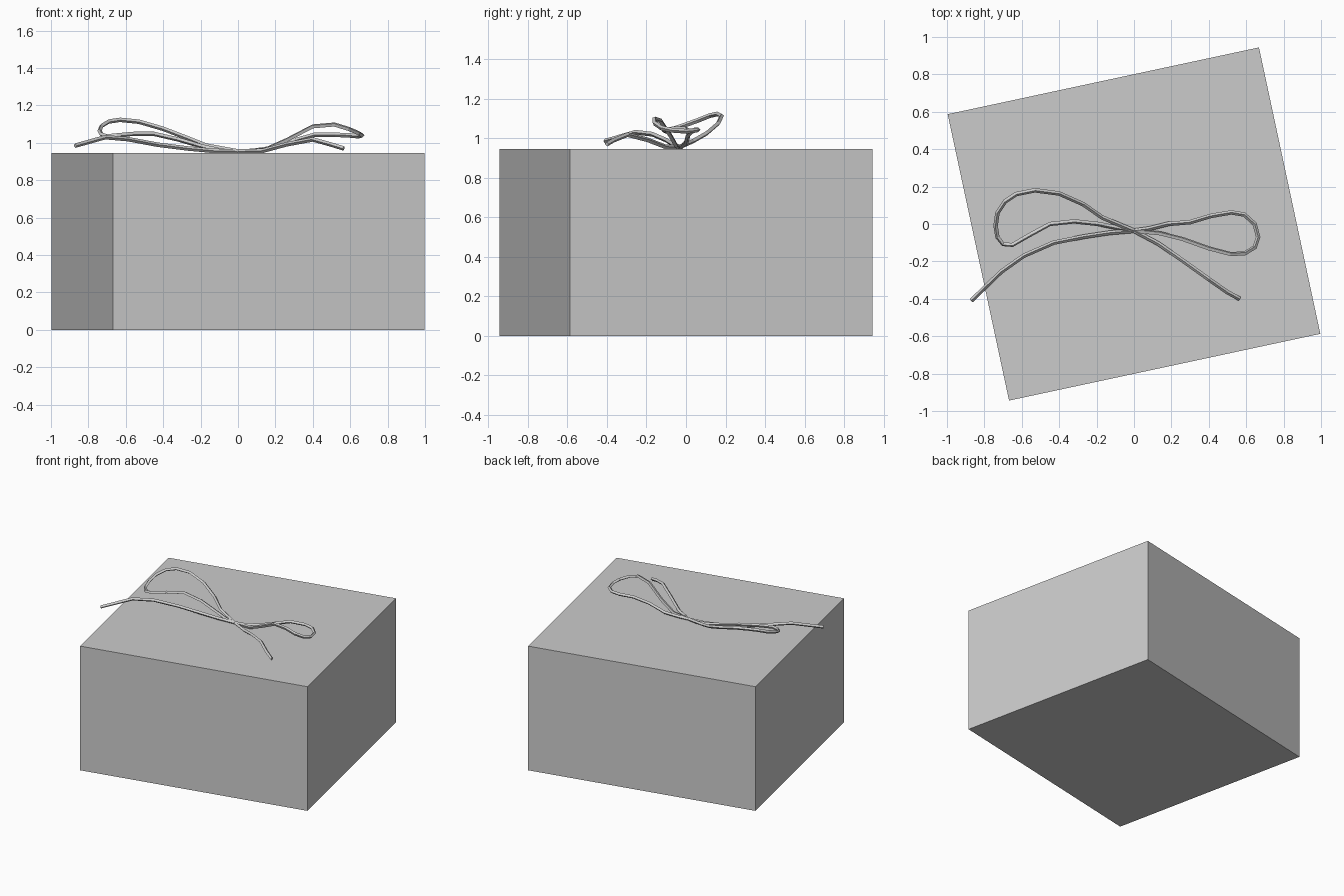
import bpy, math

# Box, turned slightly about the vertical
bpy.ops.mesh.primitive_cube_add(size=1, location=(0, 0, 0.4725), rotation=(0, 0, math.radians(12.1)))
box = bpy.context.object
box.name = "box"
box.scale = (1.702, 1.566, 0.945)


def cord(name, points, radius=0.012):
    """Thin four-sided cord following a polyline."""
    data = bpy.data.curves.new(name, 'CURVE')
    data.dimensions = '3D'
    data.bevel_depth = radius
    data.bevel_resolution = 0
    data.use_fill_caps = True
    spline = data.splines.new('POLY')
    spline.points.add(len(points) - 1)
    for p, co in zip(spline.points, points):
        p.co = (*co, 1)
    spline.use_smooth = False
    obj = bpy.data.objects.new(name, data)
    bpy.context.collection.objects.link(obj)
    bpy.ops.object.select_all(action='DESELECT')
    obj.select_set(True)
    bpy.context.view_layer.objects.active = obj
    bpy.ops.object.convert(target='MESH')


knot = (0.0, -0.036, 0.954)

# Loose ends
cord("left_tail", [(-0.87, -0.41, 0.985), (-0.71, -0.255, 1.03), (-0.59, -0.17, 1.02),
                   (-0.43, -0.10, 0.99), (-0.27, -0.068, 0.97), (-0.13, -0.047, 0.957), knot])
cord("right_tail", [knot, (0.13, -0.105, 0.957), (0.26, -0.195, 0.992), (0.40, -0.295, 1.018),
                    (0.50, -0.365, 0.99), (0.565, -0.40, 0.97)])

# Bow loops
cord("left_loop", [knot, (-0.17, 0.035, 0.985), (-0.27, 0.105, 1.025), (-0.40, 0.163, 1.075),
                   (-0.53, 0.18, 1.113), (-0.63, 0.16, 1.123), (-0.69, 0.12, 1.114),
                   (-0.73, 0.06, 1.09), (-0.74, -0.01, 1.065), (-0.73, -0.07, 1.045),
                   (-0.70, -0.108, 1.035), (-0.65, -0.112, 1.04), (-0.56, -0.06, 1.048),
                   (-0.45, 0.0, 1.048), (-0.32, 0.014, 1.018), (-0.19, 0.0, 0.98),
                   (-0.08, -0.022, 0.957), knot])
cord("right_loop", [knot, (0.08, -0.025, 0.957), (0.18, 0.0, 0.972), (0.30, 0.01, 1.012),
                    (0.41, 0.043, 1.043), (0.52, 0.062, 1.043), (0.59, 0.05, 1.04),
                    (0.645, 0.0, 1.035), (0.664, -0.07, 1.04), (0.645, -0.125, 1.052),
                    (0.59, -0.158, 1.075), (0.515, -0.16, 1.098), (0.40, -0.13, 1.088),
                    (0.26, -0.08, 1.015), (0.14, -0.05, 0.962), knot])
